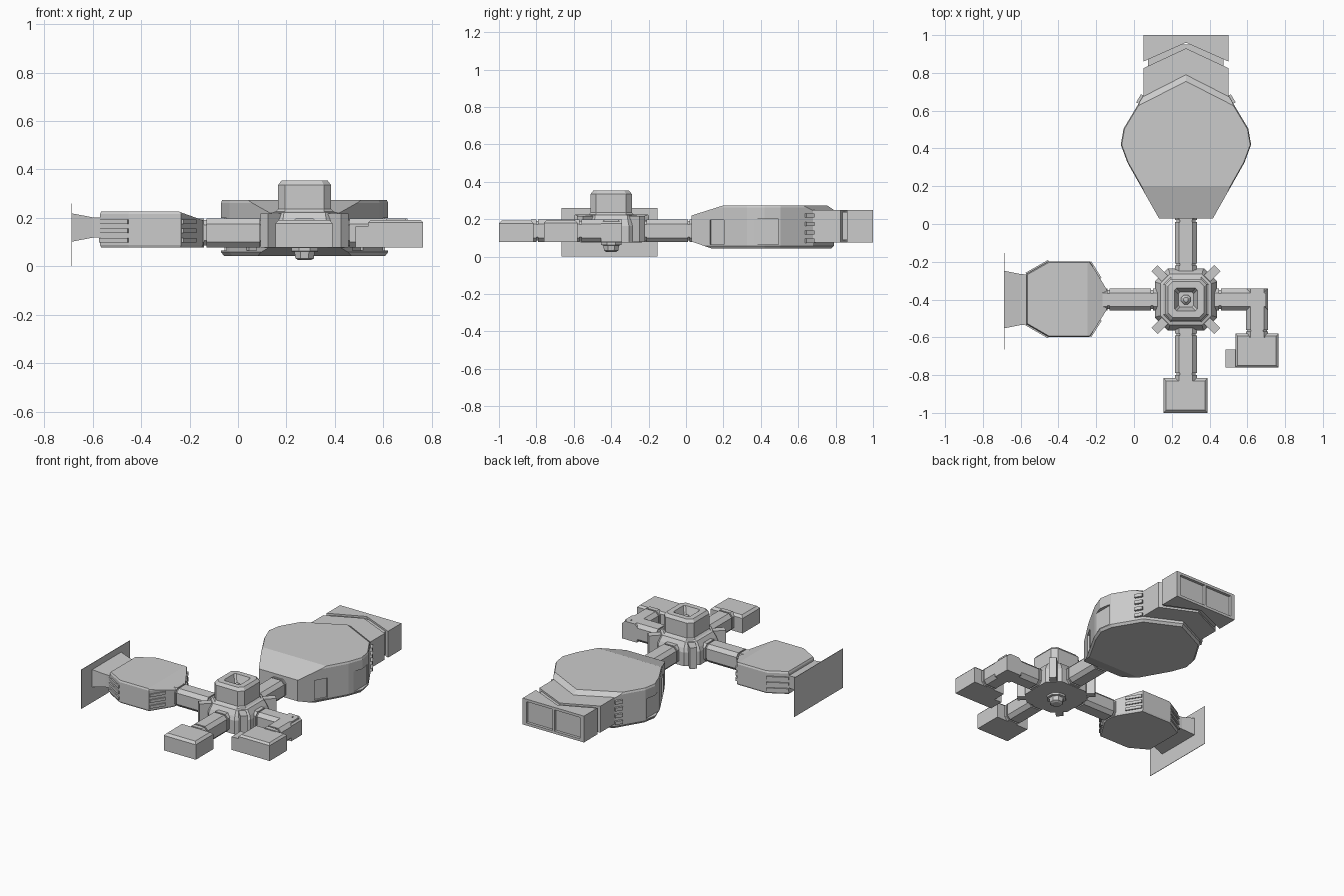
import bpy, bmesh, math
from mathutils import Vector, Matrix

if "Cube" in bpy.data.objects:
    bpy.data.objects.remove(bpy.data.objects["Cube"])

HX, HY = 0.275, -0.40   # hub centre


def finish(name, bm):
    bmesh.ops.recalc_face_normals(bm, faces=bm.faces)
    me = bpy.data.meshes.new(name)
    bm.to_mesh(me)
    bm.free()
    ob = bpy.data.objects.new(name, me)
    bpy.context.collection.objects.link(ob)
    return ob


def loft(rings, cap=True):
    """Bridge rings of 3D points; all rings have the same count."""
    bm = bmesh.new()
    vs = [[bm.verts.new(p) for p in r] for r in rings]
    n = len(vs[0])
    for a, b in zip(vs, vs[1:]):
        for i in range(n):
            j = (i + 1) % n
            bm.faces.new((a[i], a[j], b[j], b[i]))
    if cap:
        bm.faces.new(vs[0])
        bm.faces.new(vs[-1])
    bmesh.ops.recalc_face_normals(bm, faces=bm.faces)
    return bm


def ring(pts, z, s=1.0, c=(0, 0)):
    return [(c[0] + (x - c[0]) * s, c[1] + (y - c[1]) * s, z) for x, y in pts]


def chamfer_square(h, c):
    k = h - c
    return [(h, -k), (h, k), (k, h), (-k, h), (-h, k), (-h, -k), (-k, -h), (k, -h)]


def slice_off(bm, co, no):
    """Cut a convex solid with a plane, discard the outer side and close it."""
    bmesh.ops.bisect_plane(bm, geom=bm.verts[:] + bm.edges[:] + bm.faces[:],
                           plane_co=co, plane_no=no, clear_outer=True)
    bmesh.ops.holes_fill(bm, edges=[e for e in bm.edges if e.is_boundary], sides=0)


def box(name, x0, x1, y0, y1, z0, z1, t=0.0):
    """Box whose top edges are chamfered by t."""
    base = [(x0, y0), (x1, y0), (x1, y1), (x0, y1)]
    top = [(x0 + t, y0 + t), (x1 - t, y0 + t), (x1 - t, y1 - t), (x0 + t, y1 - t)]
    rs = [ring(base, z0), ring(base, z1 - t)]
    if t:
        rs.append(ring(top, z1))
    return finish(name, loft(rs))


def slab(name, centre, size, angle):
    """Box turned about z."""
    bm = bmesh.new()
    m = Matrix.Translation(centre) @ Matrix.Rotation(angle, 4, 'Z') @ Matrix.Diagonal((*size, 1))
    bmesh.ops.create_cube(bm, size=1, matrix=m)
    return finish(name, bm)


def cut(target, cutter):
    cutter.hide_render = True
    cutter.hide_viewport = True
    mod = target.modifiers.new("cut", 'BOOLEAN')
    mod.operation = 'DIFFERENCE'
    mod.solver = 'EXACT'
    mod.object = cutter


def tube(name, a, b):
    """Chamfered corridor from a to b with grooves near both ends."""
    a, b = Vector((*a, 0)), Vector((*b, 0))
    d = (b - a).normalized()
    side = Vector((-d.y, d.x, 0))
    L = (b - a).length
    rings = []
    for t, s in ((0, 1), (.03, 1), (.03, .88), (.04, .88), (.04, 1),
                 (L - .04, 1), (L - .04, .88), (L - .03, .88), (L - .03, 1), (L, 1)):
        rings.append([a + d * t + side * (u * s) + Vector((0, 0, .138 + v * s * 1.03))
                      for u, v in chamfer_square(.058, .022)])
    return finish(name, loft(rings))


# Hub with tower and square funnel
hub = [(.165, .07, .075), (.165, .07, .165), (.155, .065, .19), (.135, .05, .222), (.12, .04, .226),
       (.11, .03, .236), (.11, .03, .335), (.095, .025, .354), (.06, .01, .354), (.04, .01, .30)]
finish("hub", loft([[(HX + x, HY + y, z) for x, y in chamfer_square(h, c)] for h, c, z in hub]))
finish("funnel_core", loft([[(HX + x, HY + y, z) for x, y in chamfer_square(h, h * .58)]
                            for h, z in ((.025, .29), (.025, .31), (.012, .325))]))

# Docking cone below the hub
finish("bottom_cone", loft([[(HX + x, HY + y, z) for x, y in chamfer_square(h, h * .58)]
                            for h, z in ((.025, .025), (.038, .032), (.042, .06), (.055, .062), (.055, .08))]))

# Diagonal struts round the hub
for i in range(4):
    a = math.radians(45 + 90 * i)
    slab("hub_strut", (HX + .19 * math.cos(a), HY + .19 * math.sin(a), .147), (.09, .045, .14), a)

# Corridors
tube("back_corridor", (HX, -.25), (HX, .05))
tube("left_corridor", (.13, HY), (-.17, HY))
tube("front_corridor", (HX, -.55), (HX, -.83))
tube("right_corridor", (.42, HY), (.70, HY))
tube("elbow_corridor", (.652, -.342), (.652, -.60))
box("right_corner", .60, .71, -.455, -.342, .078, .19, .012)

# End modules
box("front_module", .155, .39, -1.0, -.815, .078, .192, .015)
box("right_module", .537, .765, -.76, -.58, .078, .192, .012)
box("right_side_module", .485, .54, -.76, -.665, .078, .165)

# Large back pod
half = [(.143, .03), (.31, .325), (.345, .42), (.33, .505), (.225, .68)]
outline = [(HX + x, y) for x, y in half] + [(HX, .79)] + [(HX - x, y) for x, y in reversed(half)]
mid = (HX, .4)
bm = loft([ring(outline, .043, .965, mid), ring(outline, .058, 1, mid),
           ring(outline, .262, 1, mid), ring(outline, .274, .985, mid)])
slice_off(bm, (HX, .20, .274), Vector((0, -.054, .17)).normalized())
slice_off(bm, (HX, .14, .043), Vector((0, -.037, -.11)).normalized())
for s in (1, -1):
    e = Vector((s * .225, -.115, 0))
    n = e.cross(Vector((0, .035, -.024))).normalized()
    slice_off(bm, (HX, .755, .274), n if n.z > 0 else -n)
pod = finish("back_pod", bm)

# Pod window recesses and grip ridges
for s in (1, -1):
    cut(pod, box("side_window_cutter", HX + s * .345 - .022, HX + s * .345 + .022, .325, .495, .065, .2))
    ang = math.atan2(.295, s * .167)
    cut(pod, slab("front_window_cutter", (HX + s * .22, .165, .13), (.085, .024, .13), ang))
    for k in range(4):
        ang = math.atan2(.175, -s * .105)
        slab("back_pod_ridge", (HX + s * .241, .66, .085 + k * .045), (.05, .022, .022), ang)

# Back neck with chevron notch and end block
neck = [(HX - .225, .60), (HX + .225, .60), (HX + .225, .825), (HX, .93), (HX - .225, .825)]
finish("back_neck", loft([ring(neck, .075), ring(neck, .25)]))
box("notch_core", HX - .2, HX + .2, .75, .95, .088, .238)
block = [(HX - .225, 1.0), (HX - .225, .86), (HX, .96), (HX + .225, .86), (HX + .225, 1.0)]
end = finish("end_block", loft([ring(block, .075), ring(block, .25)]))
for s in (1, -1):
    c = HX + s * .102
    cut(end, box("end_pane_cutter", c - .095, c + .095, .982, 1.05, .092, .233))

# Left pod
left = [(-.145, -.455), (-.145, -.345), (-.235, -.198), (-.452, -.198), (-.57, -.265),
        (-.57, -.53), (-.452, -.598), (-.235, -.598)]
c = (-.36, HY)
bm = loft([ring(left, .078, .98, c), ring(left, .088, 1, c), ring(left, .215, 1, c), ring(left, .226, .975, c)])
slice_off(bm, (-.245, HY, .226), Vector((.036, 0, .10)).normalized())
finish("left_pod", bm)

# Ridges on the pod's slanted sides
for i in (1, 3, 5, 7):
    p, q = Vector(left[i]), Vector(left[(i + 1) % 8])
    d, m = q - p, (p + q) / 2
    if i in (1, 7):   # keep clear of the sloping roof
        far = q if i == 1 else p
        m = m.lerp(far, .35)
        d *= .6
    for k in range(3):
        slab("left_pod_ridge", (m.x, m.y, .108 + k * .038), (d.length, .016, .019), math.atan2(d.y, d.x))

# Flared tail and flat end plate
finish("left_tail", loft([[(x, HY + u, .16 + v) for u, v in ((-w, -h), (w, -h), (w, h), (-w, h))]
                          for x, w, h in ((-.56, .132, .04), (-.60, .135, .042), (-.685, .152, .058))]))
box("end_plate", -.688, -.685, -.665, -.153, 0, .26)
